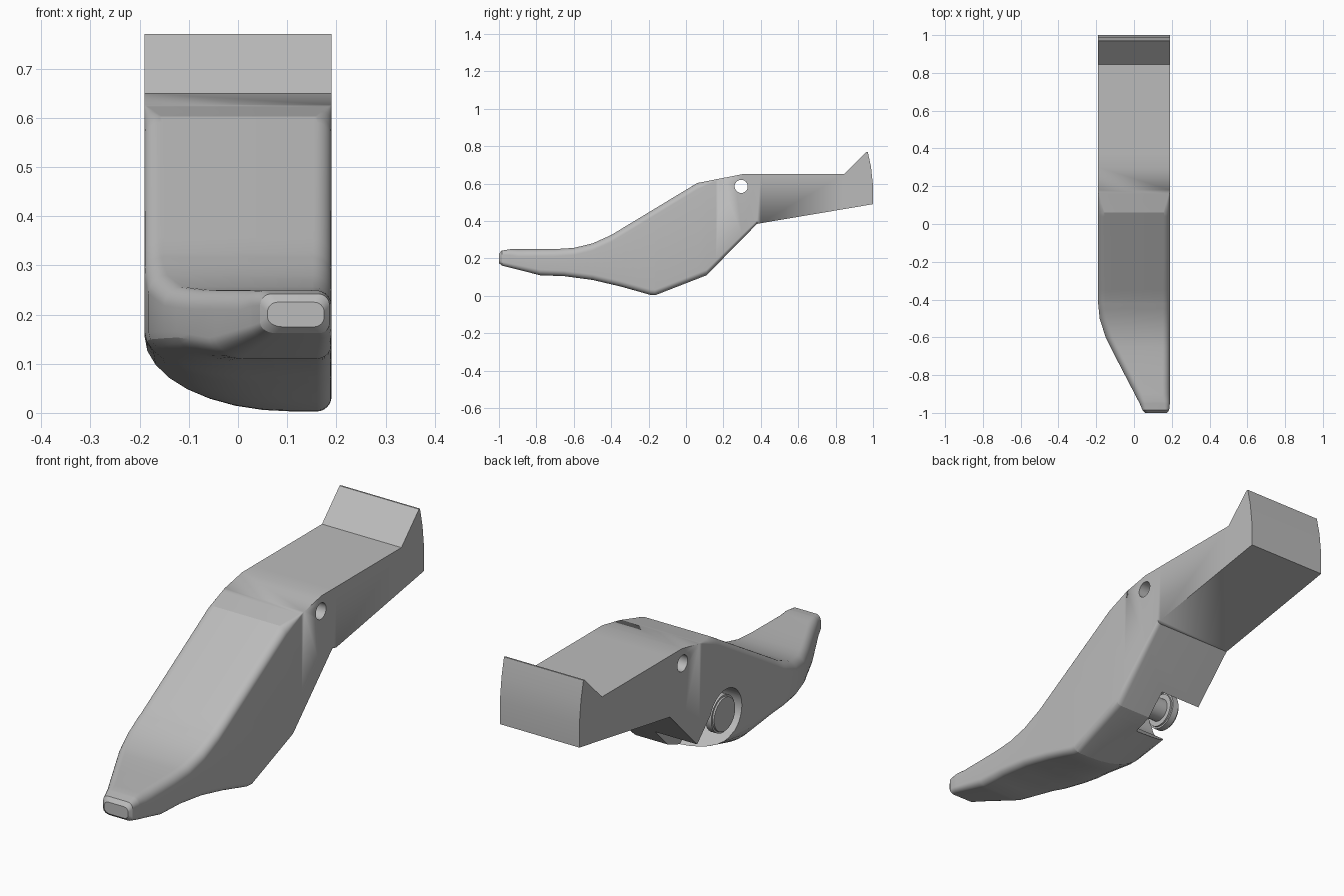
import bpy, bmesh, math
from mathutils import Matrix, Vector

if "Cube" in bpy.data.objects:
    bpy.data.objects.remove(bpy.data.objects["Cube"])

grey = bpy.data.materials.new("plain_grey")
grey.use_nodes = True
colour = (0.5, 0.5, 0.5, 1)
grey.diffuse_color = colour
grey.node_tree.nodes["Principled BSDF"].inputs["Base Color"].default_value = colour

RIGHT = 0.19
# Outline curves along y: (y, value)
TOP = [(-1, .225), (-.985, .242), (-.94, .249), (-.7, .25), (-.6, .256), (-.5, .28),
       (-.4, .325), (.06, .603), (.3, .65), (.845, .65), (.965, .77), (.972, .77),
       (.989, .69), (1, .59)]
BOTTOM = [(-1, .175), (-.985, .162), (-.78, .11), (-.65, .105), (-.5, .085), (-.35, .05),
          (-.19, .005), (-.165, .003), (.11, .11), (.38, .385), (1, .49)]
SIDE = [(-1, .06), (-.985, .045), (-.95, .03), (-.7, -.1), (-.6, -.15), (-.5, -.182),
        (-.42, -.19), (1, -.19)]
OTHER = [(-1, .175), (-.985, .186), (-.95, RIGHT), (1, RIGHT)]
# Corner rounding along y
TOP_R = [(-1, .02), (-.9, .04), (.06, .035), (.18, 0), (1, 0)]
BELLY_X = [(-1, .03), (-.8, .06), (-.5, .2), (-.17, .3), (.04, .25), (.16, 0), (1, 0)]
BELLY_Z = [(-1, .02), (-.8, .04), (-.5, .08), (-.17, .155), (.04, .08), (.16, 0), (1, 0)]
HEEL_R = [(-1, .02), (-.8, .03), (.11, .03), (.38, .02), (.4, 0), (1, 0)]


def at(curve, y):
    for (a, u), (b, v) in zip(curve, curve[1:]):
        if y <= b:
            return u + (v - u) * (y - a) / (b - a)
    return curve[-1][1]


def section(y, steps=8):
    """Box section with four elliptical corners."""
    left, right, top, low = (at(c, y) for c in (SIDE, OTHER, TOP, BOTTOM))
    r, bx, bz, h = (at(c, y) for c in (TOP_R, BELLY_X, BELLY_Z, HEEL_R))
    r = min(r, (top - low) * .5)
    corners = [(right, top, 1, 1, r, r), (left, top, -1, 1, r, r),
               (left, low, -1, -1, bx, bz), (right, low, 1, -1, h, h)]
    ring = []
    for k, (x, z, sx, sz, rx, rz) in enumerate(corners):
        for i in range(steps + 1):
            a = math.pi / 2 * (k + i / steps)
            ring.append((x - sx * rx + rx * math.cos(a), y,
                         z - sz * rz + rz * math.sin(a)))
    return ring


def finish(name, bm, smooth=True):
    bmesh.ops.recalc_face_normals(bm, faces=bm.faces)
    mesh = bpy.data.meshes.new(name)
    bm.to_mesh(mesh)
    bm.free()
    ob = bpy.data.objects.new(name, mesh)
    bpy.context.collection.objects.link(ob)
    mesh.materials.append(grey)
    return ob


def activate(ob):
    bpy.ops.object.select_all(action='DESELECT')
    ob.select_set(True)
    bpy.context.view_layer.objects.active = ob


def smooth(ob):
    activate(ob)
    bpy.ops.object.shade_smooth_by_angle(angle=math.radians(18))


def rod(name, x0, x1, y, z, radius, bevel=0):
    bm = bmesh.new()
    turn = Matrix.Translation(((x0 + x1) / 2, y, z)) @ Matrix.Rotation(math.pi / 2, 4, 'Y')
    bmesh.ops.create_cone(bm, cap_ends=True, segments=48, radius1=radius,
                          radius2=radius, depth=x1 - x0, matrix=turn)
    if bevel:
        rims = [e for e in bm.edges if abs(e.verts[0].co.x - e.verts[1].co.x) < 1e-4]
        bmesh.ops.bevel(bm, geom=rims, offset=bevel, segments=2, affect='EDGES')
    return finish(name, bm)


def cut(ob, cutter):
    activate(ob)
    mod = ob.modifiers.new("cut", 'BOOLEAN')
    mod.operation, mod.solver, mod.object = 'DIFFERENCE', 'EXACT', cutter
    bpy.ops.object.modifier_apply(modifier=mod.name)
    bpy.data.objects.remove(cutter)


# Lever body lofted through its sections
curves = (TOP, BOTTOM, SIDE, OTHER, TOP_R, BELLY_X, BELLY_Z, HEEL_R)
stations = {y for c in curves for y, v in c} | {-.9, -.85, -.55, -.45, -.3, -.25, -.1, -.05}
bm = bmesh.new()
rings = [[bm.verts.new(p) for p in section(y)] for y in sorted(stations)]
for a, b in zip(rings, rings[1:]):
    for i in range(len(a)):
        j = (i + 1) % len(a)
        bm.faces.new((a[i], a[j], b[j], b[i]))
bm.faces.new(rings[0])
bm.faces.new(rings[-1])
bmesh.ops.remove_doubles(bm, verts=bm.verts, dist=0.0004)
body = finish("lever_body", bm)

# Pivot hole, round pocket and its slot through the sloping underside
PIN_Y, PIN_Z = 0, .25
cut(body, rod("pivot_cutter", -.3, .3, .295, .585, .035))
cut(body, rod("pocket_cutter", -.3, .02, PIN_Y, PIN_Z, .11))
bm = bmesh.new()
bmesh.ops.create_cube(bm, size=1)
bmesh.ops.scale(bm, verts=bm.verts, vec=Vector((.31, .4, .2)))
place = Matrix.Translation((-.145, PIN_Y + .142, PIN_Z - .142))
bm.transform(place @ Matrix.Rotation(-math.pi / 4, 4, 'X'))
cut(body, finish("slot_cutter", bm))
smooth(body)

# Headed pin inside the pocket
smooth(rod("pin_shaft", -.16, .03, PIN_Y, PIN_Z, .05))
smooth(rod("pin_head", -.185, -.14, PIN_Y, PIN_Z, .08, .008))
